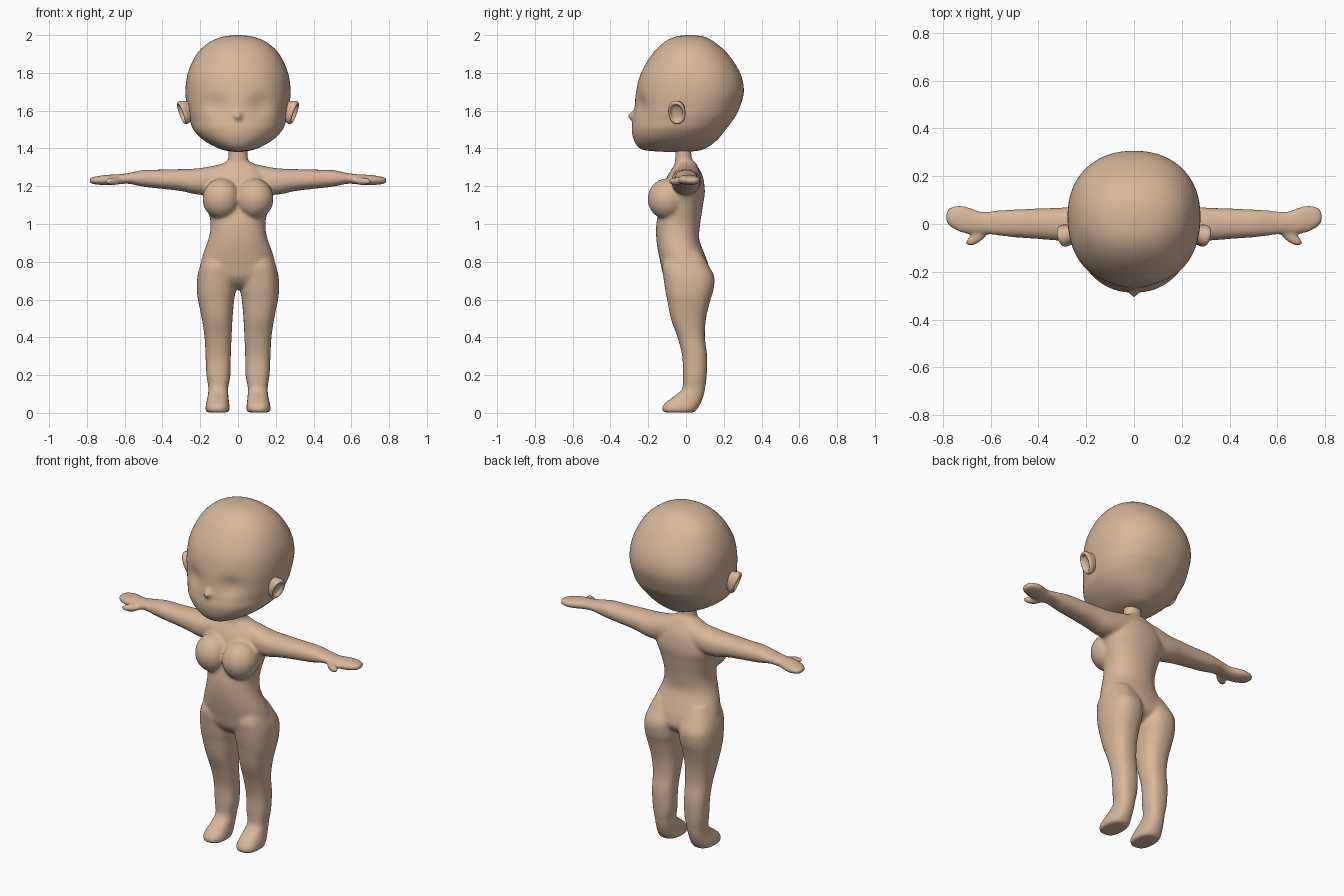
import bpy, bmesh, math
from mathutils import Matrix, Euler

if "Cube" in bpy.data.objects:
    bpy.data.objects.remove(bpy.data.objects["Cube"])

skin = bpy.data.materials.new("warm tan skin")
skin.diffuse_color = (0.68, 0.47, 0.32, 1)
skin.use_nodes = True
skin.node_tree.nodes["Principled BSDF"].inputs["Base Color"].default_value = skin.diffuse_color
MIRROR = [Matrix.Identity(4), Matrix.Diagonal((-1, 1, 1, 1))]


def dense(rows, steps):
    """Catmull-Rom interpolation of the control rows."""
    out = []
    for i in range(len(rows) - 1):
        p0, p1 = rows[max(i - 1, 0)], rows[i]
        p2, p3 = rows[i + 1], rows[min(i + 2, len(rows) - 1)]
        for k in range(steps):
            t = k / steps
            out.append([0.5 * (2 * b + (c - a) * t + (2 * a - 5 * b + 4 * c - d) * t * t
                               + (3 * b - a - 3 * c + d) * t ** 3)
                        for a, b, c, d in zip(p0, p1, p2, p3)])
    return out + [list(rows[-1])]


def loft(bm, rows, axis="z", n=48, e=2.2, steps=5, mat=MIRROR[0]):
    """Closed tube of superellipses; row = (t, u0, u1, v0, v1, v_mid)."""
    rings = []
    for t, u0, u1, v0, v1, vm in dense(rows, steps):
        ring = []
        for k in range(n):
            a = 2 * math.pi * k / n
            c, s = math.cos(a), math.sin(a)
            u = (u0 + u1) / 2 + (u1 - u0) / 2 * math.copysign(abs(c) ** (2 / e), c)
            v = vm + (v1 - vm if s > 0 else vm - v0) * math.copysign(abs(s) ** (2 / e), s)
            p = (u, v, t) if axis == "z" else (t, u, v)
            ring.append(bm.verts.new((mat @ Matrix.Translation(p)).translation))
        rings.append(ring)
    for a, b in zip(rings, rings[1:]):
        for k in range(n):
            bm.faces.new((a[k], a[(k + 1) % n], b[(k + 1) % n], b[k]))
    bm.faces.new(rings[0])
    bm.faces.new(rings[-1])


def ball(bm, loc, radii, mat, rot=(0, 0, 0)):
    m = mat @ Matrix.LocRotScale(loc, Euler(rot), radii)
    bmesh.ops.create_uvsphere(bm, u_segments=40, v_segments=24, radius=1, matrix=m)


def finish(bm, name):
    bmesh.ops.recalc_face_normals(bm, faces=bm.faces)
    for f in bm.faces:
        f.smooth = True
    me = bpy.data.meshes.new(name)
    bm.to_mesh(me)
    bm.free()
    me.materials.append(skin)
    ob = bpy.data.objects.new(name, me)
    bpy.context.collection.objects.link(ob)
    return ob


def sym(rows):
    """Rows (z, half width, front y, back y) for centred parts."""
    return [(z, -w, w, f, b, (f + b) / 2) for z, w, f, b in rows]


def mid(rows):
    return [(*r, (r[3] + r[4]) / 2) for r in rows]


# Body: torso, neck, chest, limbs fused into one smooth skin
bm = bmesh.new()
loft(bm, sym([(1.335, .05, -.05, .045), (1.30, .12, -.07, .065), (1.25, .16, -.10, .09),
              (1.17, .185, -.125, .10), (1.10, .165, -.138, .09), (1.0, .145, -.157, .075),
              (.92, .157, -.157, .07), (.85, .182, -.147, .095), (.78, .2, -.132, .12),
              (.72, .2, -.117, .125), (.675, .13, -.08, .08), (.655, .04, -.03, .03)]))
loft(bm, sym([(1.27, .10, -.07, .06), (1.32, .062, -.06, .04), (1.36, .051, -.057, .029),
              (1.45, .051, -.057, .029)]))

leg = mid([(.85, .03, .17, -.10, .08), (.78, .012, .2, -.125, .12), (.72, .01, .215, -.12, .15),
           (.65, .012, .217, -.11, .145), (.6, .02, .212, -.10, .13), (.5, .029, .192, -.08, .106),
           (.4, .034, .177, -.045, .10), (.3, .038, .172, -.02, .112), (.2, .04, .167, -.017, .11),
           (.135, .052, .157, -.018, .102), (.11, .052, .158, -.035, .098),
           (.08, .05, .162, -.075, .09), (.045, .046, .17, -.118, .075),
           (.018, .044, .173, -.128, .058), (.002, .052, .165, -.118, .045)])
arm = mid([(0, -.05, .06, 1.2, 1.325), (.08, -.062, .077, 1.17, 1.318), (.2, -.076, .076, 1.155, 1.296),
           (.3, -.071, .069, 1.174, 1.291), (.4, -.063, .065, 1.186, 1.288),
           (.5, -.056, .061, 1.197, 1.286), (.58, -.047, .056, 1.213, 1.27),
           (.64, -.041, .052, 1.209, 1.263), (.7, -.041, .073, 1.206, 1.26),
           (.74, -.03, .078, 1.208, 1.254), (.775, -.008, .066, 1.213, 1.247),
           (.786, .008, .052, 1.22, 1.24)])
for m in MIRROR:
    loft(bm, leg, e=2.4, mat=m)
    loft(bm, arm, axis="x", mat=m)
    ball(bm, (.088, -.10, 1.133), (.1, .103, .108), m)
    ball(bm, (.66, -.058, 1.226), (.053, .023, .021), m, (0, 0, math.radians(-33)))
body = finish(bm, "body")
rm = body.modifiers.new("fuse", "REMESH")
rm.mode = "VOXEL"
rm.voxel_size = 0.008
rm.use_smooth_shade = True
sm = body.modifiers.new("soften", "SMOOTH")
sm.factor = 0.5
sm.iterations = 12

# Head: loft with soft eye sockets and a small pointed nose
bm = bmesh.new()
head = [(2.0, .012, .0, .04, .02), (1.99, .085, -.06, .10, .02), (1.96, .155, -.118, .155, .025),
        (1.9, .218, -.178, .222, .03), (1.8, .265, -.238, .286, .03), (1.7, .278, -.264, .306, .03),
        (1.6, .268, -.274, .277, .02), (1.55, .256, -.281, .248, .01), (1.5, .236, -.287, .21, -.02),
        (1.45, .19, -.278, .17, -.05), (1.41, .125, -.255, .12, -.07), (1.39, .07, -.215, .075, -.07),
        (1.382, .02, -.11, .0, -.055)]
loft(bm, [(z, -w, w, f, b, c) for z, w, f, b, c in head], n=192, steps=8)
for v in bm.verts:
    x, y, z = v.co
    if y < -.1:
        v.co.y += .02 * math.exp(-((abs(x) - .12) / .06) ** 2 - ((z - 1.63) / .055) ** 2)
        v.co.y -= .028 * math.exp(-(x / .02) ** 2 - ((z - 1.572) / .022) ** 2)
finish(bm, "head")

# Ears: shallow cups leaning out at the top and back
cup = [(-.05, .65), (-.02, .8), (.005, .97), (.018, 1.0), (.027, .9), (.025, .74), (.01, .55), (.004, .02)]
for m, side in zip(MIRROR, ("left", "right")):
    bm = bmesh.new()
    place = m @ Matrix.LocRotScale((.277, -.045, 1.597), Euler((0, math.radians(20), math.radians(-15))), None)
    loft(bm, [(t, -.046 * r, .046 * r, -.066 * r, .062 * r, 0) for t, r in cup], axis="x", n=40, mat=place)
    finish(bm, side + "_ear")
